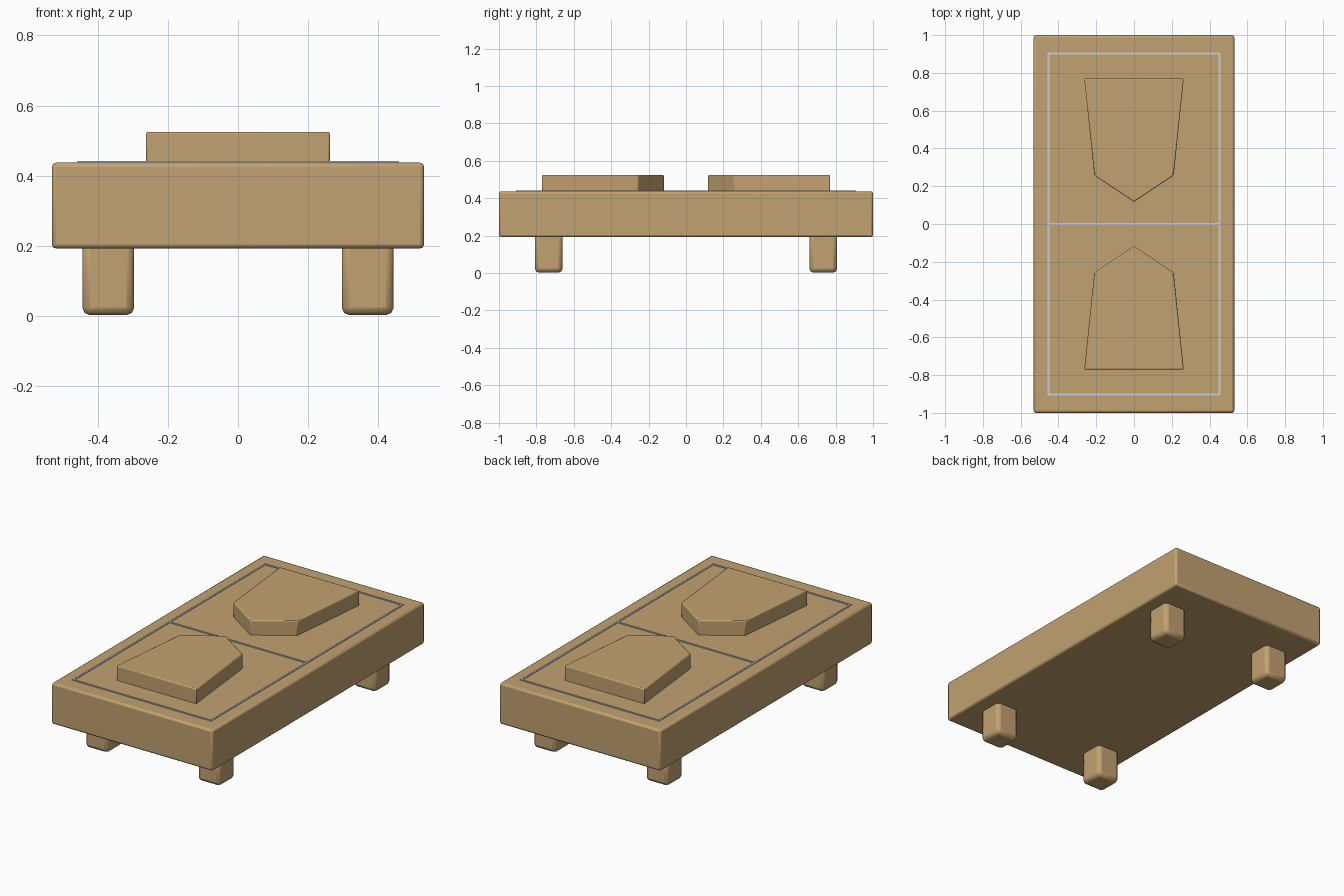
import bpy
import bmesh

if "Cube" in bpy.data.objects:
    bpy.data.objects.remove(bpy.data.objects["Cube"])


def material(name, color):
    m = bpy.data.materials.new(name)
    m.diffuse_color = (*color, 1)
    m.use_nodes = True
    m.node_tree.nodes["Principled BSDF"].inputs["Base Color"].default_value = m.diffuse_color
    return m


wood = material("tan wood", (0.54, 0.36, 0.165))
pale = material("pale grey line", (0.60, 0.62, 0.68))


def prism(name, outline, z0, z1, mat, bevel=0.0, segments=2):
    """Extrude a counter-clockwise outline from z0 to z1."""
    bm = bmesh.new()
    face = bm.faces.new([bm.verts.new((x, y, z0)) for x, y in outline])
    top = bmesh.ops.extrude_face_region(bm, geom=[face])["geom"]
    for v in top:
        if isinstance(v, bmesh.types.BMVert):
            v.co.z = z1
    bmesh.ops.recalc_face_normals(bm, faces=bm.faces)
    me = bpy.data.meshes.new(name)
    bm.to_mesh(me)
    bm.free()
    me.materials.append(mat)
    ob = bpy.data.objects.new(name, me)
    bpy.context.collection.objects.link(ob)
    if bevel:
        mod = ob.modifiers.new("soft edges", "BEVEL")
        mod.width = bevel
        mod.segments = segments
    return ob


def rect(cx, cy, hx, hy):
    return [(cx - hx, cy - hy), (cx + hx, cy - hy),
            (cx + hx, cy + hy), (cx - hx, cy + hy)]


# Thick board
prism("board", rect(0, 0, 0.531, 1.0), 0.192, 0.437, wood, 0.012)

# Four stubby legs
for sx, side in ((-1, "left"), (1, "right")):
    for sy, end in ((-1, "front"), (1, "back")):
        prism(f"{end}_{side}_leg", rect(sx * 0.37, sy * 0.734, 0.074, 0.074),
              0.002, 0.215, wood, 0.022)

# Border and middle line laid on the board
z0, z1, w = 0.435, 0.4415, 0.005
for s, side, end in ((-1, "left", "front"), (1, "right", "back")):
    prism(f"{side}_border_line", rect(s * 0.453, 0, w, 0.908), z0, z1, pale)
    prism(f"{end}_border_line", rect(0, s * 0.903, 0.448, w), z0, z1, pale)
prism("middle_line", rect(0, 0, 0.448, w), z0, z1, pale)

# Two pointed tiles facing each other
tile = [(-0.263, -0.77), (0.263, -0.77), (0.21, -0.257),
        (0, -0.117), (-0.21, -0.257)]
prism("front_tile", tile, 0.43, 0.525, wood, 0.006)
prism("back_tile", [(-x, -y) for x, y in tile], 0.43, 0.525, wood, 0.006)

# Smooth the rounded edges
for ob in bpy.context.collection.objects:
    ob.select_set(True)
    bpy.context.view_layer.objects.active = ob
bpy.ops.object.shade_smooth_by_angle()
